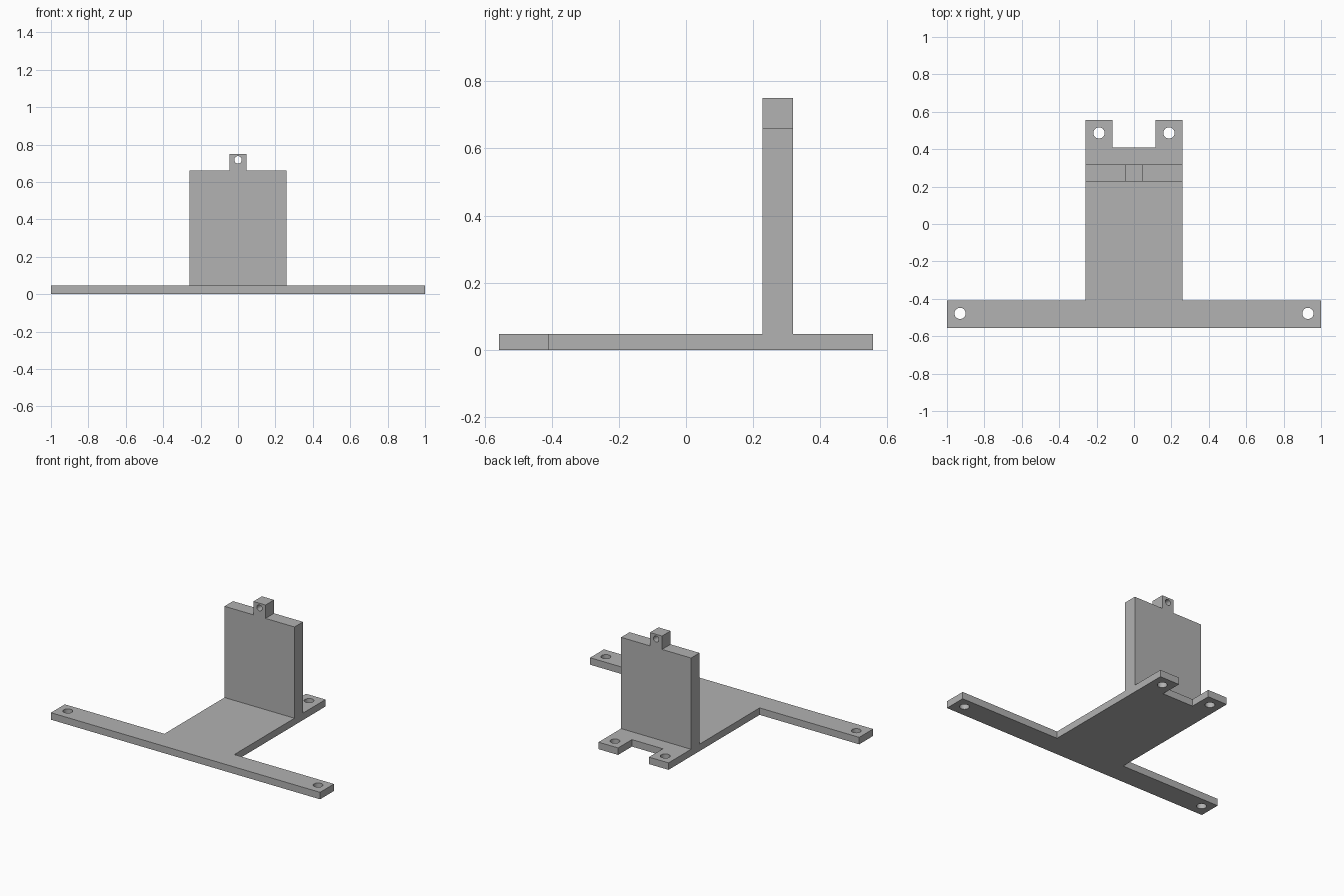
import bpy, bmesh, math
from mathutils import Matrix, Vector

cube = bpy.data.objects.get("Cube")
if cube:
    bpy.data.objects.remove(cube, do_unlink=True)

grey = bpy.data.materials.new("plain_grey")
grey.use_nodes = True
colour = (0.445, 0.445, 0.445, 1)
grey.diffuse_color = colour
grey.node_tree.nodes["Principled BSDF"].inputs["Base Color"].default_value = colour


def mirrored(half):
    """Close a right-hand half outline by mirroring it across the centre."""
    return half + [(-x, y) for x, y in reversed(half)]


def circle(cx, cy, r, sides=32):
    return [(cx + r * math.cos(math.tau * i / sides),
             cy + r * math.sin(math.tau * i / sides)) for i in range(sides)]


def plate(name, outline, holes, thickness, matrix):
    """Fill an outline with holes, then extrude it to a solid plate."""
    bm = bmesh.new()
    edges = []
    for loop in [outline] + [circle(*h) for h in holes]:
        verts = [bm.verts.new((x, y, 0)) for x, y in loop]
        edges += [bm.edges.new((v, verts[i - 1])) for i, v in enumerate(verts)]
    bmesh.ops.triangle_fill(bm, edges=edges, use_beauty=True, normal=(0, 0, 1))
    ext = bmesh.ops.extrude_face_region(bm, geom=bm.faces[:], use_keep_orig=True)
    moved = [v for v in ext["geom"] if isinstance(v, bmesh.types.BMVert)]
    bmesh.ops.translate(bm, verts=moved, vec=Vector((0, 0, thickness)))
    bmesh.ops.recalc_face_normals(bm, faces=bm.faces[:])
    bm.transform(matrix)
    mesh = bpy.data.meshes.new(name)
    bm.to_mesh(mesh)
    bm.free()
    mesh.materials.append(grey)
    obj = bpy.data.objects.new(name, mesh)
    bpy.context.collection.objects.link(obj)
    bpy.ops.object.select_all(action="DESELECT")
    obj.select_set(True)
    bpy.context.view_layer.objects.active = obj
    bpy.ops.object.shade_smooth_by_angle(angle=math.radians(30))
    return obj


base_height = 0.047
half_width = 0.26

# Flat base: wide front bar, central deck and two notched rear feet
base_half = [(1, -0.557), (1, -0.41), (half_width, -0.41), (half_width, 0.557),
             (0.115, 0.557), (0.115, 0.41)]
base_holes = [(side * x, y, 0.03) for side in (-1, 1)
              for x, y in ((0.93, -0.478), (0.187, 0.487))]
plate("base_plate", mirrored(base_half), base_holes, base_height, Matrix())

# Upright wall with a drilled tab on top
wall_half = [(half_width, base_height), (half_width, 0.66), (0.045, 0.66), (0.045, 0.75)]
upright = Matrix.Translation((0, 0.318, 0)) @ Matrix.Rotation(math.pi / 2, 4, "X")
plate("upright_wall", mirrored(wall_half), [(0, 0.718, 0.02)], 0.09, upright)
